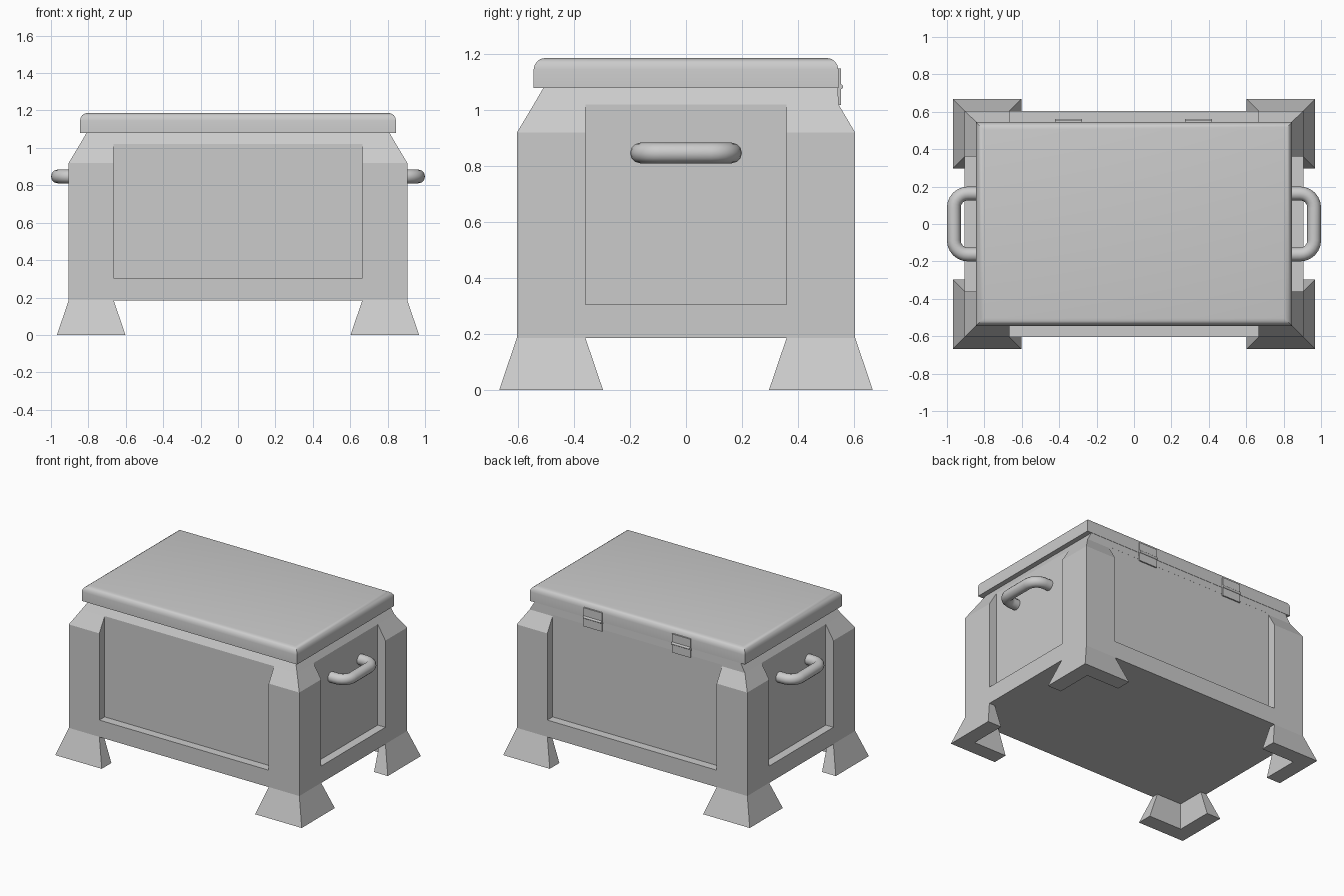
import bpy, bmesh, math

if "Cube" in bpy.data.objects:
    bpy.data.objects.remove(bpy.data.objects["Cube"])


def mesh_object(name, verts, faces):
    me = bpy.data.meshes.new(name)
    me.from_pydata(verts, [], faces)
    bm = bmesh.new()
    bm.from_mesh(me)
    bmesh.ops.recalc_face_normals(bm, faces=bm.faces)
    bm.to_mesh(me)
    bm.free()
    ob = bpy.data.objects.new(name, me)
    bpy.context.collection.objects.link(ob)
    return ob


def loft(name, rings):
    """Closed solid through rings with equal point counts."""
    n = len(rings[0])
    verts = [p for r in rings for p in r]
    faces = [tuple(range(n)), tuple(range(len(verts) - n, len(verts)))]
    for k in range(len(rings) - 1):
        for i in range(n):
            j = (i + 1) % n
            faces.append((k * n + i, k * n + j, (k + 1) * n + j, (k + 1) * n + i))
    return mesh_object(name, verts, faces)


def rect(x, y0, y1, z):
    return [(-x, y0, z), (x, y0, z), (x, y1, z), (-x, y1, z)]


def box(name, x0, x1, y0, y1, z0, z1):
    return loft(name, [[(x0, y0, z), (x1, y0, z), (x1, y1, z), (x0, y1, z)] for z in (z0, z1)])


def activate(ob):
    bpy.ops.object.select_all(action='DESELECT')
    ob.select_set(True)
    bpy.context.view_layer.objects.active = ob


def apply_modifier(ob, mod):
    activate(ob)
    bpy.ops.object.modifier_apply(modifier=mod.name)


def smooth(ob, angle=40):
    activate(ob)
    bpy.ops.object.shade_smooth_by_angle(angle=math.radians(angle))


# Chest body with sloped shoulders; the back rim stands upright for the hinges
body = loft("chest_body", [
    rect(.905, -.605, .605, .185),
    rect(.905, -.605, .605, .92),
    rect(.845, -.545, .546, 1.02),
    rect(.81, -.51, .543, 1.08),
])

# Recessed panels on all four sides
for s in (-1, 1):
    y0, y1 = sorted((s * .545, s * .8))
    x0, x1 = sorted((s * .845, s * 1.2))
    for cutter in (box("panel_cutter", -.665, .665, y0, y1, .305, 1.03),
                   box("panel_cutter", x0, x1, -.36, .36, .305, 1.03)):
        mod = body.modifiers.new("recess", 'BOOLEAN')
        mod.operation = 'DIFFERENCE'
        mod.solver = 'EXACT'
        mod.object = cutter
        apply_modifier(body, mod)
        bpy.data.objects.remove(cutter, do_unlink=True)

# Flared L-shaped feet
def foot_ring(sx, sy, flare, z):
    xo, yo = .905 + flare, .605 + flare      # outer corner
    xe, ye = .665 - flare, .36 - flare       # arm ends
    xi, yi = .86, .56                        # inner corner
    pts = [(xo, yo), (xe, yo), (xe, yi), (xi, yi), (xi, ye), (xo, ye)]
    return [(sx * x, sy * y, z) for x, y in pts]

for sx in (-1, 1):
    for sy in (-1, 1):
        side = ("front" if sy < 0 else "back") + ("_left" if sx < 0 else "_right")
        loft(side + "_foot", [foot_ring(sx, sy, .063, 0), foot_ring(sx, sy, 0, .186)])

# Lid with rounded top rim
lid = box("lid", -.845, .845, -.545, .545, 1.08, 1.187)
bm = bmesh.new()
bm.from_mesh(lid.data)
top = [e for e in bm.edges if all(v.co.z > 1.15 for v in e.verts)]
bmesh.ops.bevel(bm, geom=top, offset=.042, segments=4, profile=.5, affect='EDGES')
bm.to_mesh(lid.data)
bm.free()
smooth(lid)

# Bent tube handles
for s in (-1, 1):
    r, xo, ye = .075, .963, .163
    arc = [math.radians(a) for a in range(0, 91, 15)]
    half = [(xo - r + r * math.cos(a), ye - r + r * math.sin(a)) for a in arc] + [(.83, ye)]
    path = [(x, -y) for x, y in reversed(half)] + half
    cu = bpy.data.curves.new("handle", 'CURVE')
    cu.dimensions = '3D'
    cu.bevel_depth = .037
    cu.bevel_resolution = 4
    cu.use_fill_caps = True
    sp = cu.splines.new('POLY')
    sp.points.add(len(path) - 1)
    for p, (x, y) in zip(sp.points, path):
        p.co = (s * x, y, .847, 1)
    ob = bpy.data.objects.new("right_handle" if s > 0 else "left_handle", cu)
    bpy.context.collection.objects.link(ob)
    activate(ob)
    bpy.ops.object.convert(target='MESH')
    smooth(bpy.context.object)

# Hinges: two leaves and a knuckle pin each
for x, side in ((-.35, "left"), (.345, "right")):
    box(side + "_hinge_upper_leaf", x - .072, x + .072, .54, .554, 1.087, 1.15)
    box(side + "_hinge_lower_leaf", x - .072, x + .072, .54, .554, 1.018, 1.081)
    bpy.ops.mesh.primitive_cylinder_add(vertices=12, radius=.009, depth=.144,
                                        location=(x, .553, 1.084),
                                        rotation=(0, math.pi / 2, 0))
    pin = bpy.context.object
    pin.name = side + "_hinge_pin"
    smooth(pin)
